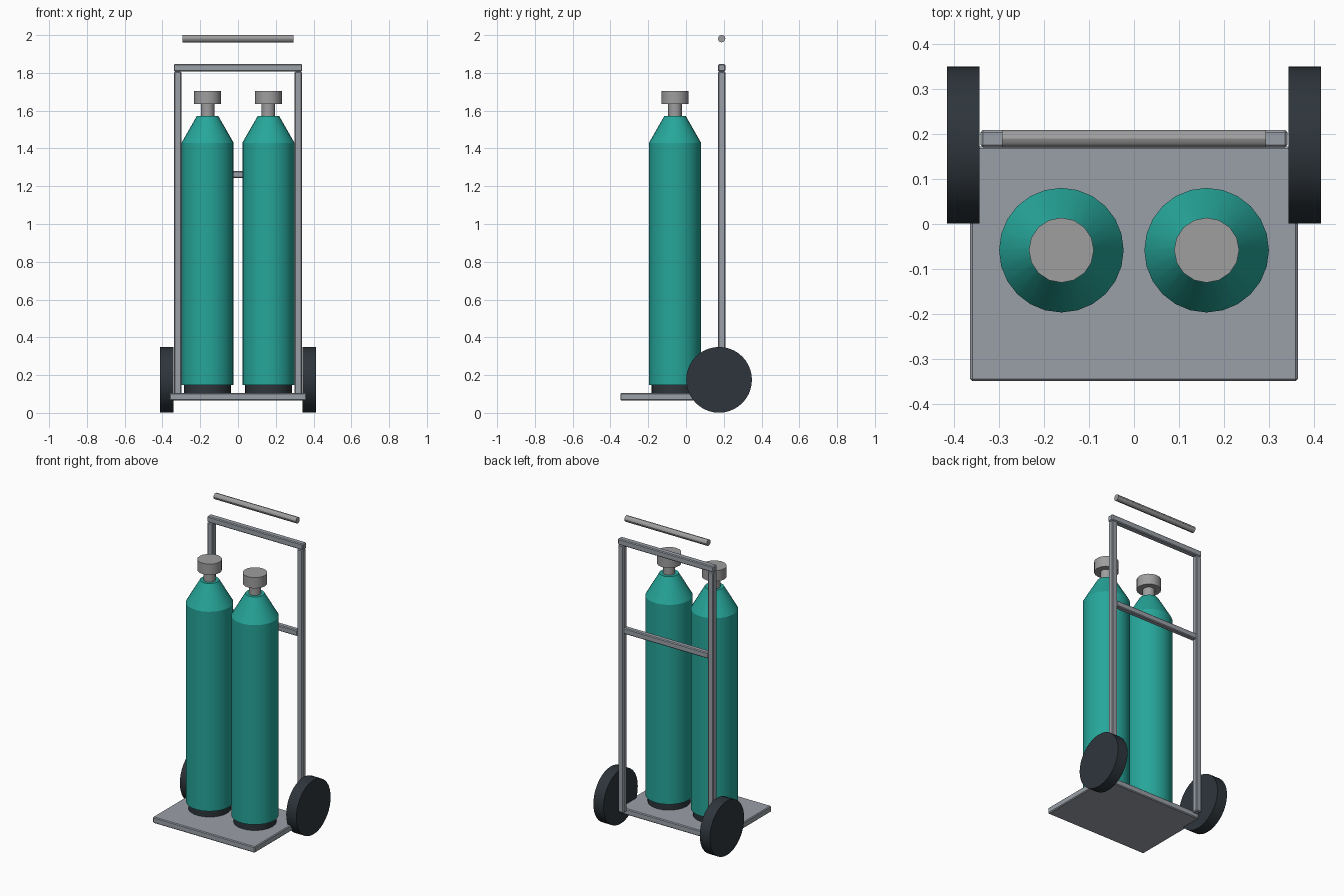
import bpy, math

if "Cube" in bpy.data.objects:
    bpy.data.objects.remove(bpy.data.objects["Cube"])


def material(name, rgb):
    m = bpy.data.materials.new(name)
    m.diffuse_color = (*rgb, 1)
    m.use_nodes = True
    m.node_tree.nodes["Principled BSDF"].inputs["Base Color"].default_value = m.diffuse_color
    return m


STEEL = material("frame_grey", (0.323, 0.352, 0.392))
VALVE = material("valve_grey", (0.342, 0.342, 0.347))
TEAL = material("teal", (0.0194, 0.381, 0.323))
RUBBER = material("dark_rubber", (0.027, 0.036, 0.044))


def box(name, lo, hi, mat, bevel=0.005):
    bpy.ops.mesh.primitive_cube_add(size=1, location=[(a + b) / 2 for a, b in zip(lo, hi)])
    o = bpy.context.object
    o.name = name
    o.scale = [b - a for a, b in zip(lo, hi)]
    bpy.ops.object.transform_apply(location=False, rotation=False, scale=True)
    mod = o.modifiers.new("bevel", 'BEVEL')
    mod.width, mod.segments = bevel, 1
    o.data.materials.append(mat)
    return o


def cone(name, loc, r1, r2, depth, mat, sides=24, along_x=False):
    bpy.ops.mesh.primitive_cone_add(vertices=sides, radius1=r1, radius2=r2, depth=depth, location=loc,
                                    rotation=(0, math.pi / 2 if along_x else 0, 0))
    o = bpy.context.object
    o.name = name
    o.data.materials.append(mat)
    bpy.ops.object.shade_smooth_by_angle(angle=math.radians(30))
    return o


def upright_cyl(name, x, y, z0, z1, r1, r2, mat, sides=24):
    return cone(name, (x, y, (z0 + z1) / 2), r1, r2, z1 - z0, mat, sides)


# Trolley base and back frame
Y0, Y1 = 0.17, 0.208
box("base_plate", (-0.363, -0.348, 0.066), (0.363, 0.172, 0.105), STEEL)
box("top_rail", (-0.34, Y0, 1.807), (0.34, Y1, 1.846), STEEL)
box("middle_rail", (-0.302, Y0 + 0.002, 1.243), (0.302, Y1 - 0.002, 1.281), STEEL)

# Floating push handle above the frame
cone("handle", (0, 0.189, 1.981), 0.0195, 0.0195, 0.586, VALVE, 12, True)

for side, s in (("left", -1), ("right", 1)):
    # Frame upright and wheel
    cx = s * 0.319
    box(side + "_upright", (cx - 0.019, Y0, 0.09), (cx + 0.019, Y1, 1.807), STEEL)
    cone(side + "_wheel", (s * 0.378, 0.175, 0.175), 0.174, 0.174, 0.072, RUBBER, 40, True)
    # Gas cylinder: foot, body, shoulder, neck and valve cap
    x, y = s * 0.161, -0.058
    upright_cyl(side + "_cylinder_foot", x, y, 0.105, 0.148, 0.125, 0.125, RUBBER)
    upright_cyl(side + "_cylinder_body", x, y, 0.148, 1.43, 0.138, 0.138, TEAL)
    upright_cyl(side + "_cylinder_shoulder", x, y, 1.43, 1.573, 0.138, 0.056, TEAL)
    upright_cyl(side + "_cylinder_neck", x, y, 1.573, 1.636, 0.036, 0.036, VALVE, 16)
    upright_cyl(side + "_valve_cap", x, y, 1.636, 1.705, 0.072, 0.072, VALVE, 16)
